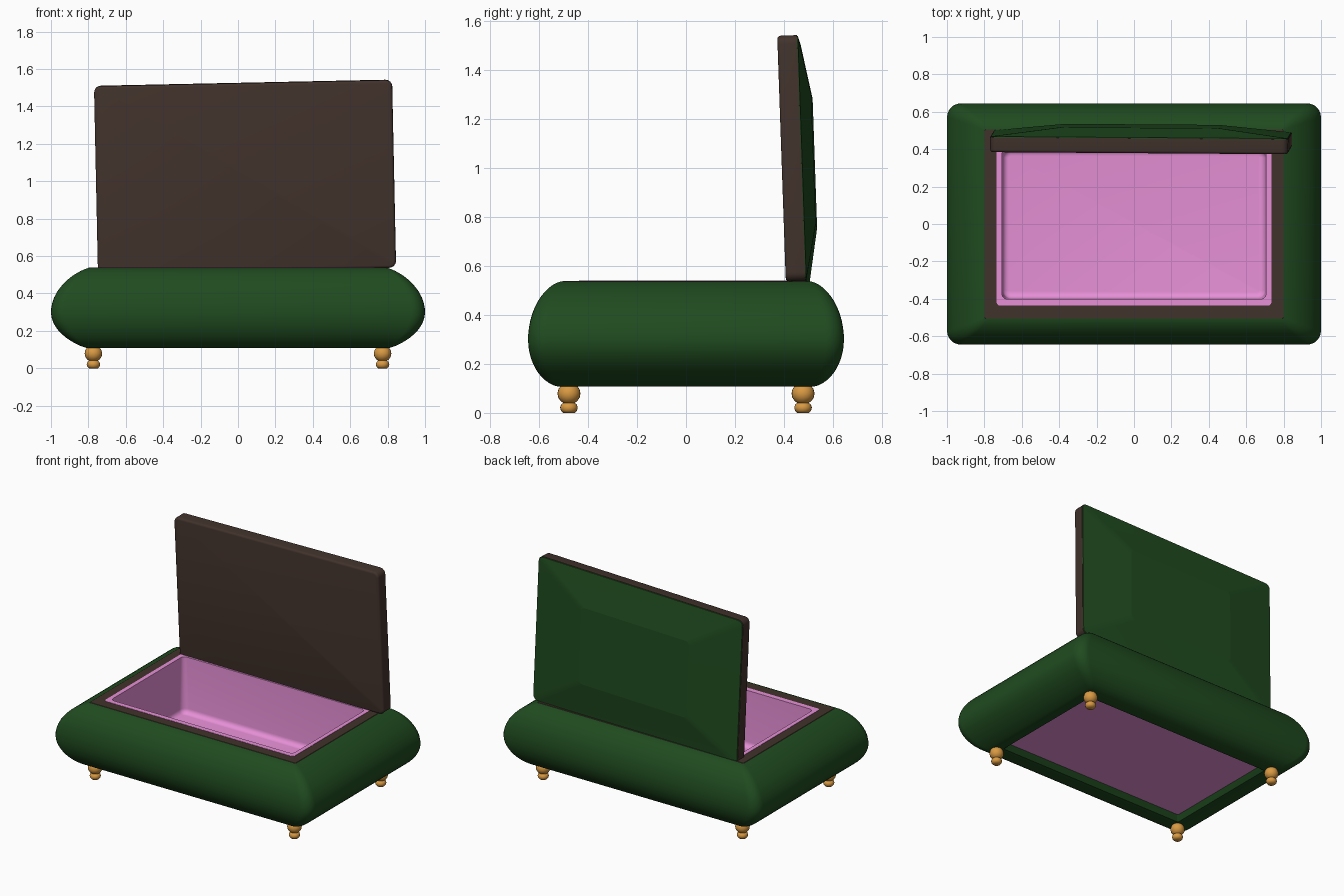
import bpy, bmesh, math
from mathutils import Euler

if "Cube" in bpy.data.objects:
    bpy.data.objects.remove(bpy.data.objects["Cube"], do_unlink=True)


def material(name, rgb):
    m = bpy.data.materials.new(name)
    m.use_nodes = True
    m.diffuse_color = (*rgb, 1)
    bsdf = next(n for n in m.node_tree.nodes if n.type == 'BSDF_PRINCIPLED')
    bsdf.inputs["Base Color"].default_value = (*rgb, 1)
    return m


green = material("dark green", (0.014, 0.07, 0.014))
brown = material("dark brown", (0.053, 0.032, 0.024))
pink = material("pink lining", (0.8, 0.28, 0.68))
gold = material("warm gold", (0.69, 0.32, 0.055))


def finish(bm, name, mat, angle=40):
    bmesh.ops.recalc_face_normals(bm, faces=bm.faces)
    me = bpy.data.meshes.new(name)
    bm.to_mesh(me)
    bm.free()
    me.materials.append(mat)
    ob = bpy.data.objects.new(name, me)
    bpy.context.collection.objects.link(ob)
    bpy.ops.object.select_all(action='DESELECT')
    ob.select_set(True)
    bpy.context.view_layer.objects.active = ob
    bpy.ops.object.shade_smooth_by_angle(angle=math.radians(angle))
    return ob


def rounded_rect(hx, hy, r, n=6):
    pts = []
    for k, (sx, sy) in enumerate([(1, 1), (-1, 1), (-1, -1), (1, -1)]):
        for i in range(n + 1):
            a = math.pi / 2 * (k + i / n)
            pts.append((sx * (hx - r) + r * math.cos(a), sy * (hy - r) + r * math.sin(a)))
    return pts


def loft(name, rings, mat, cap_first=False, cap_last=False, angle=40):
    """Skin rounded rectangles given as (half x, half y, radius, z)."""
    bm = bmesh.new()
    loops = [[bm.verts.new((x, y, z)) for x, y in rounded_rect(hx, hy, r)]
             for hx, hy, r, z in rings]
    n = len(loops[0])
    for a, b in zip(loops, loops[1:]):
        for i in range(n):
            j = (i + 1) % n
            bm.faces.new((a[i], a[j], b[j], b[i]))
    if cap_first:
        bm.faces.new(loops[0])
    if cap_last:
        bm.faces.new(loops[-1])
    return finish(bm, name, mat, angle)


# Bulging padded body, starting from the recess in its underside
rings = [(0.72, 0.41, 0.01, 0.146), (0.745, 0.44, 0.01, 0.108)]
for i in range(25):
    a = math.radians(-80 + 170 * i / 24)
    f = max(math.cos(a), 0)
    z = 0.3 + math.sin(a) * (0.238 if a > 0 else 0.195)
    bulge_y = f ** (1.15 if a > 0 else 1)
    rings.append((0.79 + 0.21 * f ** 1.45, 0.5 + 0.145 * bulge_y, 0.004 + 0.07 * f, z))
loft("padded_body", rings, green)

# Flat rim around the opening
loft("rim", [(0.802, 0.508, 0.004, 0.534), (0.798, 0.504, 0.004, 0.539),
             (0.725, 0.425, 0.02, 0.539)], brown)

# Lining: lip, walls, filleted floor
rings = [(0.735, 0.437, 0.02, 0.537), (0.735, 0.437, 0.02, 0.541), (0.706, 0.402, 0.03, 0.541)]
for i in range(7):
    a = math.pi / 2 * i / 6
    inset = 0.035 * (1 - math.cos(a))
    rings.append((0.703 - inset, 0.399 - inset, 0.045 - inset, 0.185 - 0.035 * math.sin(a)))
loft("lining", rings, pink, cap_last=True)

# Panel set into the underside
loft("bottom_panel", [(0.722, 0.412, 0.01, 0.146), (0.722, 0.412, 0.01, 0.142)],
     pink, cap_last=True)

# Turned feet
foot_profile = [(0, 0), (0.024, 0), (0.033, 0.01), (0.036, 0.022), (0.032, 0.034),
                (0.023, 0.041), (0.034, 0.048), (0.044, 0.063), (0.047, 0.08),
                (0.043, 0.097), (0.034, 0.11), (0.02, 0.118)]
for sx, side in ((1, "left"), (-1, "right")):
    for sy, end in ((-1, "front"), (1, "back")):
        bm = bmesh.new()
        vs = [bm.verts.new((r, 0, z)) for r, z in foot_profile]
        edges = [bm.edges.new(p) for p in zip(vs, vs[1:])]
        bmesh.ops.spin(bm, geom=vs + edges, cent=(0, 0, 0), axis=(0, 0, 1),
                       angle=math.tau, steps=20)
        bmesh.ops.remove_doubles(bm, verts=bm.verts, dist=0.0005)
        foot = finish(bm, f"{end}_{side}_foot", gold, 60)
        foot.location = (0.773 * sx, 0.478 * sy, 0)

# Open lid: a slab with a faceted cushion on its back, slightly twisted on its hinge
W, H, T = 0.797, 0.502, 0.08
rings = []
for i in range(4):
    a = math.pi / 2 * i / 3
    inset = 0.014 * (1 - math.sin(a))
    rings.append((W - inset, H - inset, 0.036 - inset, 0.014 * (1 - math.cos(a))))
rings.append((W, H, 0.036, T))
slab = loft("lid_board", rings, brown, cap_first=True, cap_last=True)
cushion = loft("lid_cushion", [(W - 0.002, H - 0.002, 0.034, T - 0.002),
                               (W - 0.004, H - 0.004, 0.034, T + 0.004),
                               (0.42, 0.265, 0.03, 0.128)],
               green, cap_last=True, angle=5)
tilt = Euler((math.radians(2), math.radians(-1.2), math.radians(-0.4))).to_matrix().to_4x4()
for part in (slab, cushion):
    for v in part.data.vertices:
        x, y, z = v.co
        v.co = (x, z, y + H)
    part.data.flip_normals()
    part.matrix_world = tilt
    part.location = (0.048, 0.413, 0.521)
